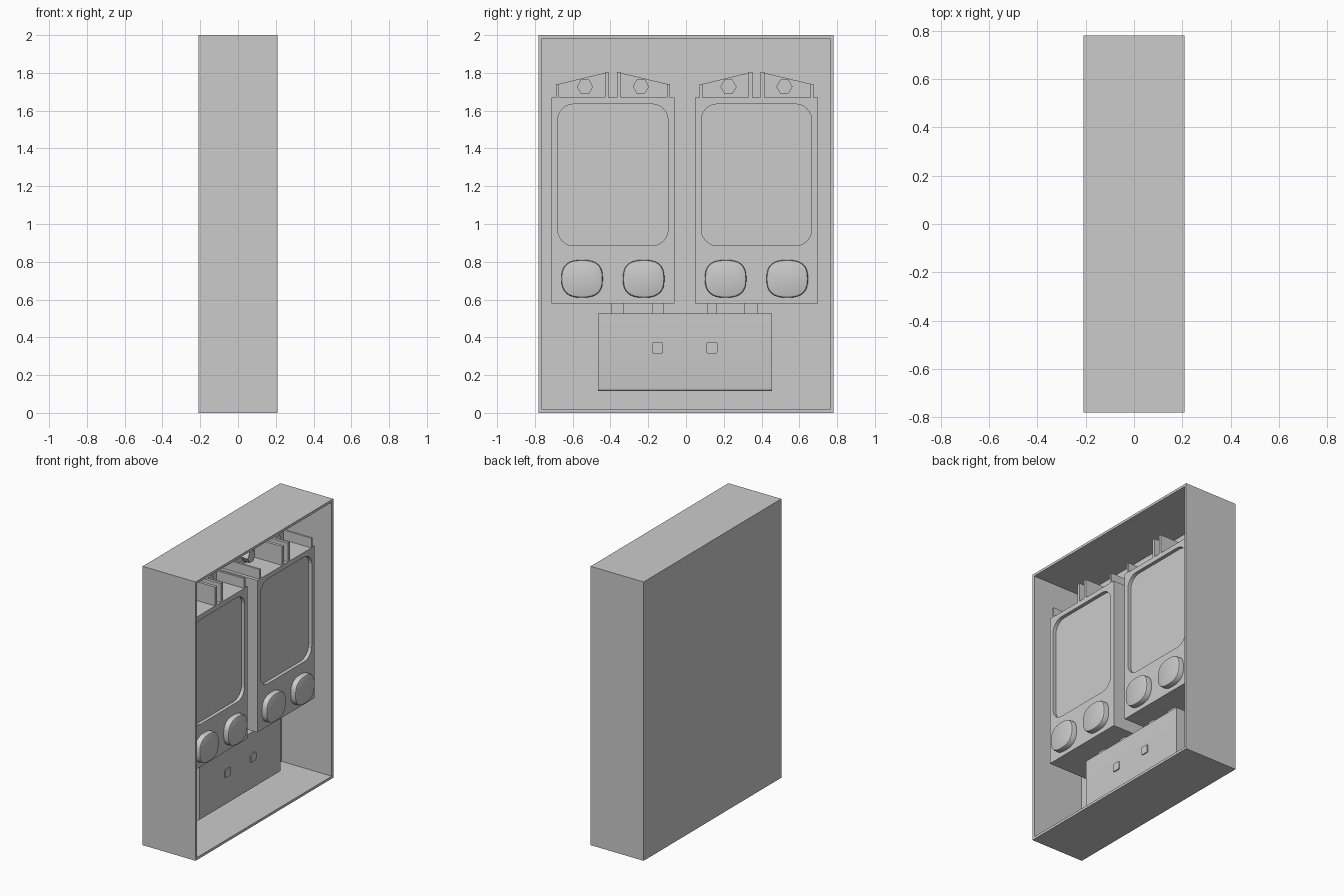
import bpy, bmesh, math

if "Cube" in bpy.data.objects:
    bpy.data.objects.remove(bpy.data.objects["Cube"])


def prism(name, pts, a, b, axis='x', bevel=0, smooth=False):
    """Extrude a 2D profile: (y, z) points along x, or (x, z) points along y."""
    bm = bmesh.new()
    place = (lambda p, t: (t, p[0], p[1])) if axis == 'x' else (lambda p, t: (p[0], t, p[1]))
    f = bm.faces.new([bm.verts.new(place(p, a)) for p in pts])
    r = bmesh.ops.extrude_face_region(bm, geom=[f])
    d = (b - a, 0, 0) if axis == 'x' else (0, b - a, 0)
    bmesh.ops.translate(bm, vec=d, verts=[v for v in r['geom'] if isinstance(v, bmesh.types.BMVert)])
    bmesh.ops.recalc_face_normals(bm, faces=bm.faces)
    if bevel:
        rim = [e for e in bm.edges if all(abs(v.co.x - b) < 1e-5 for v in e.verts)]
        bmesh.ops.bevel(bm, geom=rim, offset=bevel, segments=2, affect='EDGES', profile=0.5)
    me = bpy.data.meshes.new(name)
    bm.to_mesh(me)
    bm.free()
    o = bpy.data.objects.new(name, me)
    bpy.context.collection.objects.link(o)
    if smooth:
        bpy.ops.object.select_all(action='DESELECT')
        o.select_set(True)
        bpy.context.view_layer.objects.active = o
        bpy.ops.object.shade_smooth_by_angle(angle=math.radians(35))
    return o


def rect(y0, y1, z0, z1):
    return [(y0, z0), (y1, z0), (y1, z1), (y0, z1)]


def rounded(y0, y1, z0, z1, r, n=6):
    pts = []
    for k, (cy, cz) in enumerate([(y1 - r, z1 - r), (y0 + r, z1 - r), (y0 + r, z0 + r), (y1 - r, z0 + r)]):
        for i in range(n + 1):
            t = math.pi / 2 * (k + i / n)
            pts.append((cy + r * math.cos(t), cz + r * math.sin(t)))
    return pts


def oval(cy, cz, ry, rz, n=32, power=2.6):
    pts = []
    for i in range(n):
        c, s = math.cos(2 * math.pi * i / n), math.sin(2 * math.pi * i / n)
        pts.append((cy + ry * math.copysign(abs(c) ** (2 / power), c),
                    cz + rz * math.copysign(abs(s) ** (2 / power), s)))
    return pts


def cut(target, cutter):
    m = target.modifiers.new("cut", 'BOOLEAN')
    m.object = cutter
    m.operation = 'DIFFERENCE'
    m.solver = 'EXACT'
    cutter.hide_render = True
    cutter.hide_set(True)


BACK, FRONT = -0.19, 0.12

# Open cabinet: back panel and four walls
prism("cabinet_back", rect(-0.78, 0.78, 0, 2), -0.21, BACK)
for s, n in ((-1, "left"), (1, "right")):
    prism("cabinet_side_" + n, rect(*sorted((s * 0.78, s * 0.762)), 0, 2), BACK, 0.21)
prism("cabinet_floor", rect(-0.762, 0.762, 0, 0.018), BACK, 0.21)
prism("cabinet_roof", rect(-0.762, 0.762, 1.982, 2), BACK, 0.21)

# Two identical units side by side
for cy, n in ((-0.387, "left"), (0.373, "right")):
    body = prism("unit_body_" + n, rect(cy - 0.325, cy + 0.325, 0.58, 1.67), BACK, FRONT)
    cut(body, prism("window_cutter_" + n, rounded(cy - 0.292, cy + 0.292, 0.885, 1.635, 0.085),
                    FRONT - 0.025, FRONT + 0.1))
    for s in (-1, 1):
        # Dial with softened rim
        prism("dial", oval(cy + s * 0.163, 0.71, 0.11, 0.1), FRONT - 0.01, 0.16, bevel=0.012, smooth=True)
        # Terminal bay: divider fins, sloped back plate, hex bolt
        y = lambda d: cy + s * d
        prism("inner_fin", rect(y(0.022), y(0.043), 1.67, 1.805), -0.1, FRONT)
        prism("outer_fin", rect(y(0.286), y(0.301), 1.67, 1.74), -0.1, FRONT)
        prism("terminal_plate", [(y(0.022), 1.67), (y(0.301), 1.67), (y(0.301), 1.738), (y(0.022), 1.805)],
              BACK, -0.1)
        hexagon = [(y(0.148) + 0.043 * math.cos(math.pi / 3 * i), 1.727 + 0.043 * math.sin(math.pi / 3 * i))
                   for i in range(6)]
        prism("hex_bolt", hexagon, -0.1, -0.05)

# Lower junction box with rounded front edges
profile = [(BACK, 0.115)]
for i in range(6):
    t = -math.pi / 2 + math.pi / 2 * i / 5
    profile.append((0.005 + 0.015 * math.cos(t), 0.13 + 0.015 * math.sin(t)))
profile += [(0.02, 0.525), (BACK, 0.525)]
prism("junction_box", profile, -0.465, 0.455, axis='y', smooth=True)

# Connectors between the units and the junction box
for y0, y1 in ((-0.397, -0.328), (-0.18, -0.12), (0.11, 0.165), (0.31, 0.38)):
    prism("connector", rect(y0, y1, 0.525, 0.58), -0.12, -0.03)

# Small square latches on the junction box
for yc in (-0.151, 0.137):
    prism("latch", rounded(yc - 0.03, yc + 0.03, 0.315, 0.373, 0.008, 2), 0.015, 0.028)
